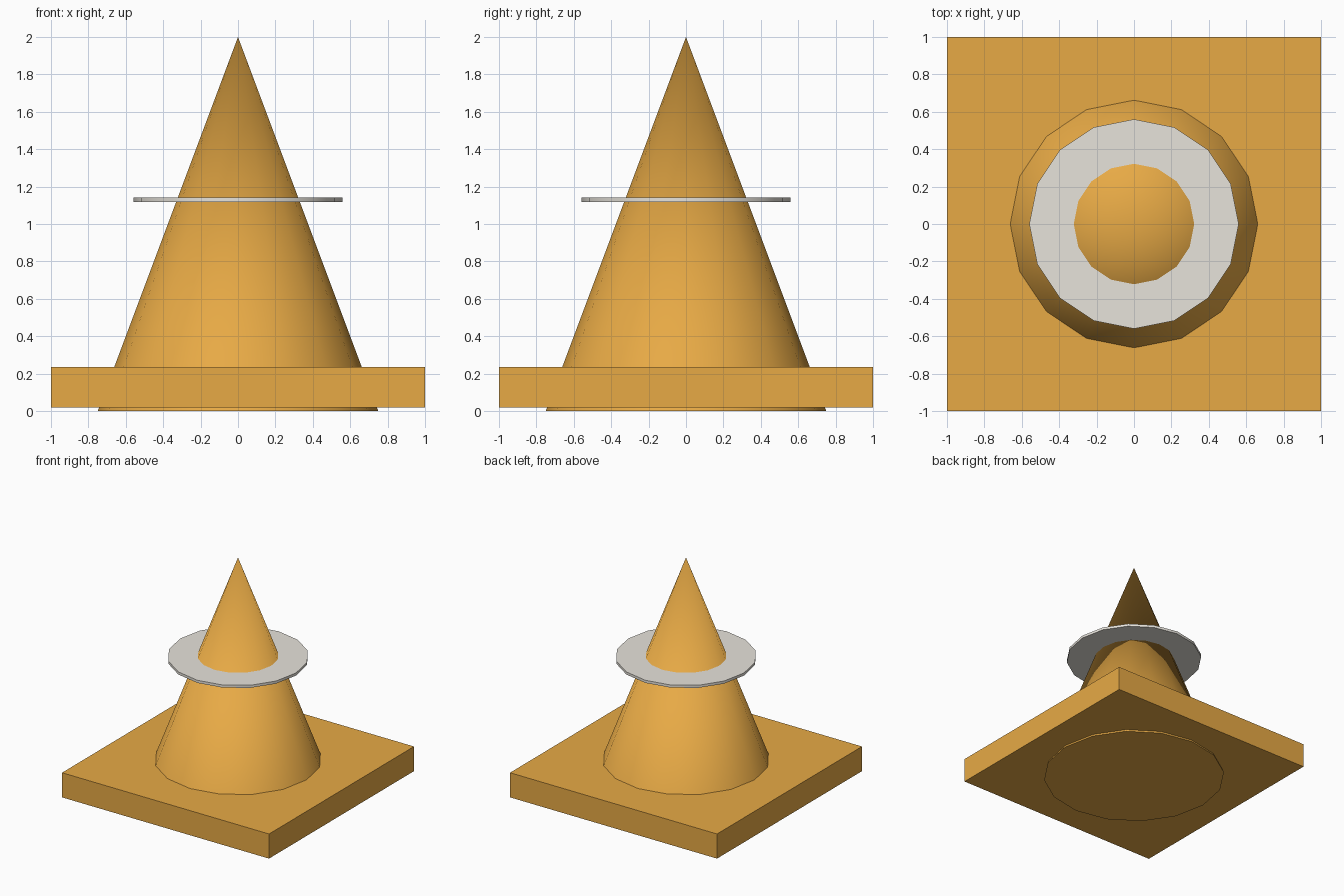
import bpy
import math

if "Cube" in bpy.data.objects:
    bpy.data.objects.remove(bpy.data.objects["Cube"])


def material(name, color):
    m = bpy.data.materials.new(name)
    m.diffuse_color = color
    m.use_nodes = True
    m.node_tree.nodes["Principled BSDF"].inputs["Base Color"].default_value = m.diffuse_color
    return m


def finish(name, mat, smooth=False):
    obj = bpy.context.object
    obj.name = name
    obj.data.materials.append(mat)
    if smooth:
        bpy.ops.object.shade_smooth_by_angle(angle=math.radians(30))
    return obj


orange = material("orange", (0.8, 0.4, 0.06, 1))
white = material("off_white", (0.8, 0.77, 0.71, 1))

# Square base plate, slightly above the cone's foot
bpy.ops.mesh.primitive_cube_add(size=1, location=(0, 0, 0.1275))
bpy.context.object.scale = (2, 2, 0.215)
bpy.ops.object.transform_apply(location=False, rotation=False, scale=True)
finish("base_plate", orange)

# Tall pointed cone passing through the plate
bpy.ops.mesh.primitive_cone_add(vertices=16, radius1=0.75, radius2=0, depth=2,
                                location=(0, 0, 1))
finish("cone_body", orange, smooth=True)

# Thin reflective collar
bpy.ops.mesh.primitive_cylinder_add(vertices=16, radius=0.56, depth=0.023,
                                    location=(0, 0, 1.13))
finish("collar", white, smooth=True)
